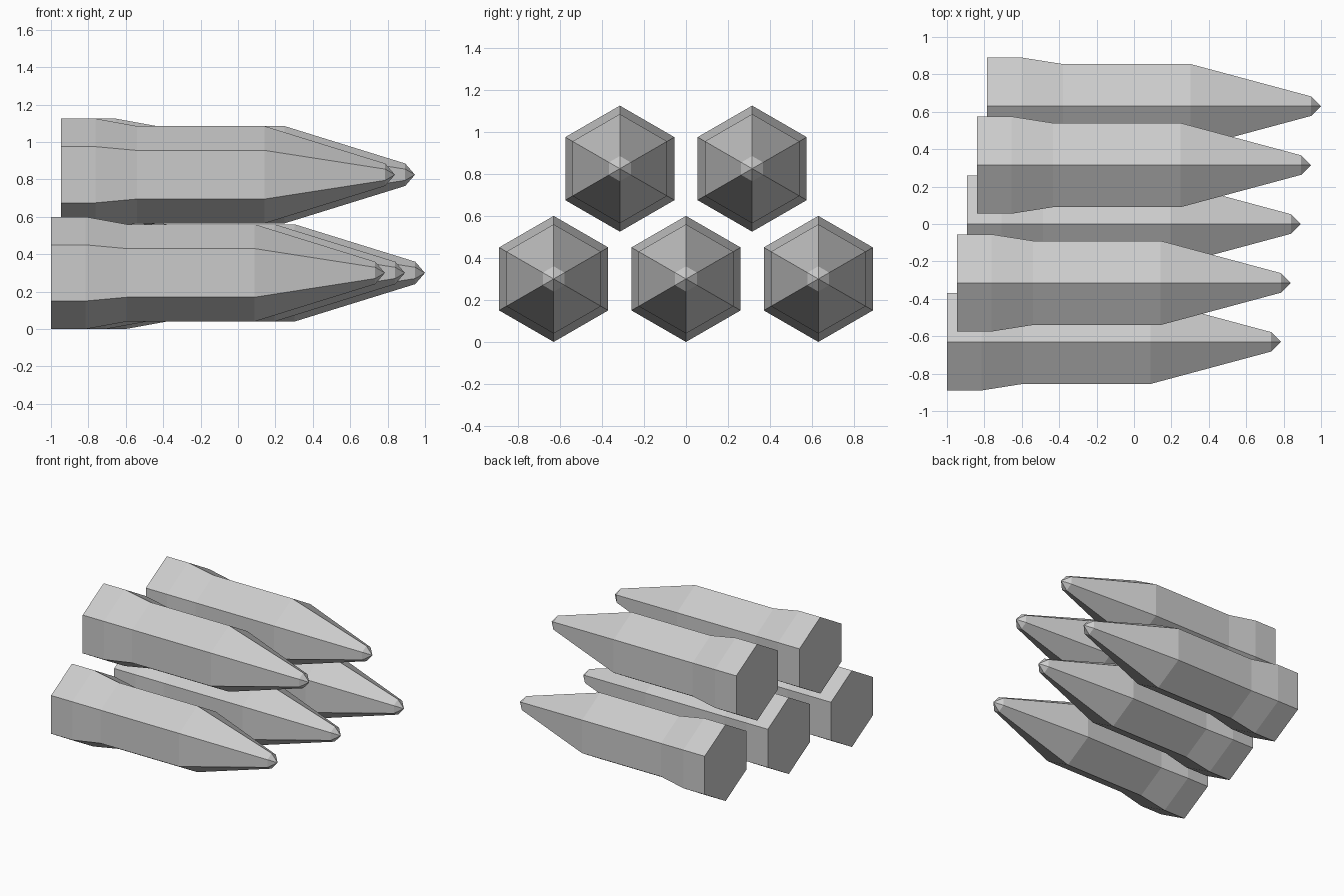
import bpy, bmesh, math
from mathutils import Vector

cube = bpy.data.objects.get("Cube")
if cube:
    bpy.data.objects.remove(cube, do_unlink=True)

# Single plain grey material
grey = bpy.data.materials.new("light_grey")
grey.use_nodes = True
colour = (0.6, 0.6, 0.6, 1)
grey.diffuse_color = colour
grey.node_tree.nodes["Principled BSDF"].inputs["Base Color"].default_value = colour

SIDES = 6
LENGTH = 1.785
# (distance from base, corner radius): flared base, straight body, tapered nose
PROFILE = [(0, 0.3), (0.185, 0.3), (0.405, 0.26), (1.088, 0.26), (1.733, 0.06)]


def make_shell(name, location):
    """Hexagonal pointed shell along +x with a corner straight up."""
    bm = bmesh.new()
    rings = []
    for x, r in PROFILE:
        angles = [math.tau * i / SIDES for i in range(SIDES)]
        rings.append([bm.verts.new((x, r * math.sin(a), r * math.cos(a))) for a in angles])
    tip = bm.verts.new((LENGTH, 0, 0))
    bm.faces.new(rings[0])
    for i in range(SIDES):
        j = (i + 1) % SIDES
        for a, b in zip(rings, rings[1:]):
            bm.faces.new((a[i], a[j], b[j], b[i]))
        bm.faces.new((rings[-1][i], rings[-1][j], tip))
    bmesh.ops.recalc_face_normals(bm, faces=bm.faces)
    mesh = bpy.data.meshes.new(name)
    bm.to_mesh(mesh)
    bm.free()
    mesh.materials.append(grey)
    obj = bpy.data.objects.new(name, mesh)
    obj.location = location
    bpy.context.collection.objects.link(obj)


# Stack: three shells below, two nested above, each stepped forward along y
SPACING = 0.63
for row, count, z in (("lower", 3, 0.3), ("upper", 2, 0.825)):
    for i in range(count):
        y = (i - (count - 1) / 2) * SPACING
        start = -LENGTH / 2 + 0.17 * y
        make_shell(f"{row}_shell_{i + 1}", Vector((start, y, z)))
